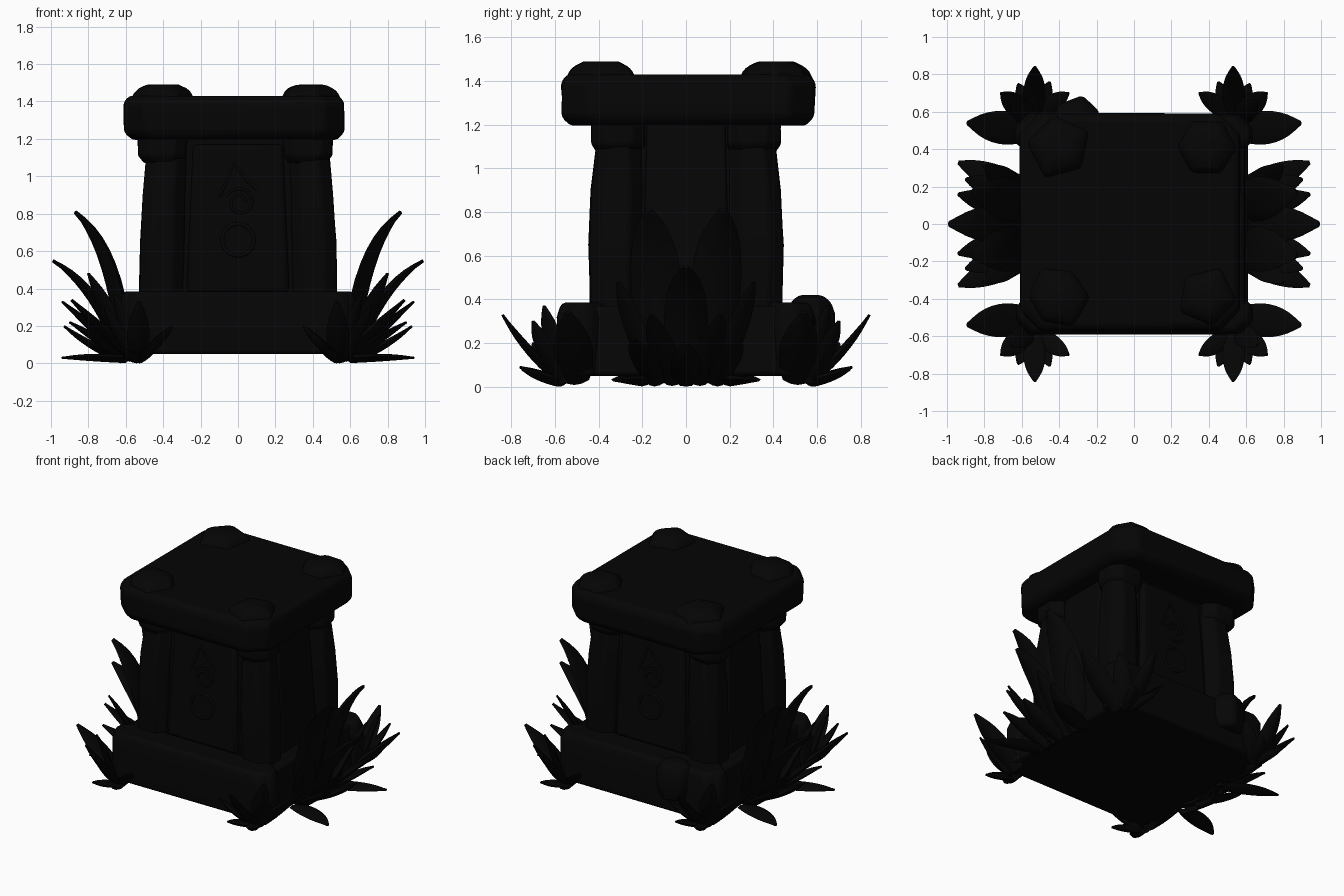
import bpy, bmesh, math, random
from mathutils import Vector

if "Cube" in bpy.data.objects:
    bpy.data.objects.remove(bpy.data.objects["Cube"])
random.seed(4)

black = bpy.data.materials.new("near black stone")
black.diffuse_color = (0.0015, 0.0015, 0.0015, 1)
black.use_nodes = True
black.node_tree.nodes["Principled BSDF"].inputs["Base Color"].default_value = black.diffuse_color


def finish(bm, name, bevel=0.0, angle=35, segs=2):
    bmesh.ops.recalc_face_normals(bm, faces=bm.faces)
    me = bpy.data.meshes.new(name)
    bm.to_mesh(me)
    bm.free()
    ob = bpy.data.objects.new(name, me)
    bpy.context.collection.objects.link(ob)
    me.materials.append(black)
    bpy.ops.object.select_all(action='DESELECT')
    ob.select_set(True)
    bpy.context.view_layer.objects.active = ob
    bpy.ops.object.shade_smooth_by_angle(angle=math.radians(angle))
    if bevel:
        m = ob.modifiers.new("bevel", 'BEVEL')
        m.width, m.segments = bevel, segs
    return ob


def bridge(bm, rings):
    n = len(rings[0])
    for a, b in zip(rings, rings[1:]):
        for i in range(n):
            bm.faces.new((a[i], a[(i + 1) % n], b[(i + 1) % n], b[i]))
    bm.faces.new(rings[0])
    bm.faces.new(rings[-1])


def loft(name, levels, bevel=0.0, segs=2, jitter=0.0, cut=0.0):
    """Stack of rectangles (cx, cy, half x, half y, z), corners cut off by 'cut'."""
    bm = bmesh.new()
    rings = []
    for cx, cy, hx, hy, z in levels:
        if cut:
            a, b = hx - cut, hy - cut
            pts = ((-hx, -b), (-a, -hy), (a, -hy), (hx, -b), (hx, b), (a, hy), (-a, hy), (-hx, b))
        else:
            pts = ((-hx, -hy), (hx, -hy), (hx, hy), (-hx, hy))
        rings.append([bm.verts.new((cx + px + random.uniform(-jitter, jitter),
                                    cy + py + random.uniform(-jitter, jitter), z)) for px, py in pts])
    bridge(bm, rings)
    return finish(bm, name, bevel, segs=segs)


def rock(name, x, y, z0, z1, rx, ry, turn, sides=6):
    """Chunky rounded polygon stone."""
    bm = bmesh.new()
    rad = [random.uniform(0.9, 1.1) for _ in range(sides)]
    rings = []
    for s, t in ((0.85, 0), (1.0, 0.35), (1.0, 0.68), (0.85, 0.88), (0.5, 1)):
        rings.append([bm.verts.new((x + rx * s * rad[i] * math.cos(turn + math.tau * i / sides),
                                    y + ry * s * rad[i] * math.sin(turn + math.tau * i / sides),
                                    z0 + (z1 - z0) * t)) for i in range(sides)])
    bridge(bm, rings)
    return finish(bm, name, 0.02)


def leaf(name, base, ctrl, tip, width, n=10):
    """Thick blunt-tipped blade swept along a curved path."""
    b, c, t = Vector(base), Vector(ctrl), Vector(tip)
    out = Vector((t.x - b.x, t.y - b.y, 0)).normalized()
    side = Vector((-out.y, out.x, 0))
    thick = max(0.05, 0.36 * width)
    bm = bmesh.new()
    rings = []
    for k in range(n + 1):
        u = k / n
        p = b * (1 - u) ** 2 + c * 2 * u * (1 - u) + t * u * u
        tan = ((c - b) * (1 - u) + (t - c) * u).normalized()
        up = side.cross(tan)
        if up.z < 0:
            up = -up
        if u < 0.4:
            f = 0.75 + 0.25 * math.sin(u / 0.4 * math.pi / 2)
        else:
            f = max(0.15, (1 - ((u - 0.4) / 0.6) ** 2) ** 0.75)
        w, h = width / 2 * f, thick * max(0.25, f ** 0.7 * (1.05 - 0.4 * u))
        ring = []
        for s, v in ((-1, 0.05), (-0.55, 0.4), (0, 0.25), (0.55, 0.4), (1, 0.05), (0.5, -0.4), (0, -0.55), (-0.5, -0.4)):
            q = p + side * s * w + up * v * h
            q.z = max(q.z, 0.0)
            ring.append(bm.verts.new(q))
        rings.append(ring)
    bridge(bm, rings)
    return finish(bm, name, angle=50)


def tube(name, pts, r, closed):
    """Raised carved line."""
    cu = bpy.data.curves.new(name, 'CURVE')
    cu.dimensions, cu.bevel_depth, cu.bevel_resolution = '3D', r, 1
    cu.use_fill_caps = True
    sp = cu.splines.new('POLY')
    sp.points.add(len(pts) - 1)
    for p, q in zip(sp.points, pts):
        p.co = (*q, 1)
    sp.use_cyclic_u = closed
    cu.materials.append(black)
    bpy.context.collection.objects.link(bpy.data.objects.new(name, cu))


# Base plinth with front and back beams
loft("base_core", [(0, 0, 0.61, 0.5, 0.05), (0, 0, 0.59, 0.5, 0.37)], 0.02)
for sy in (-1, 1):
    loft("base_beam", [(0, sy * 0.48, 0.635, 0.105, 0.05), (0, sy * 0.48, 0.635, 0.11, 0.32),
                       (0, sy * 0.475, 0.61, 0.095, 0.385)], 0.02, jitter=0.005, cut=0.07)
rock("base_rock", -0.31, 0.57, 0.16, 0.42, 0.14, 0.11, 0.3)

# Tapered body and raised panels
loft("body_core", [(0, 0, 0.47, 0.38, 0.34), (-0.01, 0, 0.41, 0.34, 1.25)])
for sy in (-1, 1):
    loft("carved_panel", [(0, sy * 0.375, 0.275, 0.04, 0.38), (0, sy * 0.34, 0.24, 0.04, 1.17)], 0.025)
for sx in (-1, 1):
    loft("side_panel", [(sx * 0.46, 0, 0.03, 0.2, 0.36), (sx * 0.415 - 0.01, 0, 0.03, 0.18, 1.2)], 0.015)

# Corner columns and capitals
for sx in (-1, 1):
    for sy in (-1, 1):
        loft("column", [(sx * 0.41, sy * 0.325, 0.12, 0.115, 0.34),
                        (sx * 0.405, sy * 0.325, 0.118, 0.12, 0.65),
                        (sx * 0.395, sy * 0.315, 0.112, 0.12, 0.9),
                        (sx * 0.38, sy * 0.305, 0.105, 0.1, 1.15)], 0.012, 2, 0.004, cut=0.06)
        loft("capital", [(sx * 0.385 - 0.015, sy * 0.305, 0.1, 0.1, 1.07),
                         (sx * 0.39 - 0.015, sy * 0.31, 0.128, 0.122, 1.11),
                         (sx * 0.39 - 0.015, sy * 0.31, 0.132, 0.122, 1.22)], 0.012, jitter=0.004, cut=0.06)

# Top slab and its corner stones
loft("top_slab", [(-0.02, 0.01, 0.55, 0.54, 1.195), (-0.02, 0.01, 0.59, 0.575, 1.235),
                  (-0.02, 0.01, 0.59, 0.58, 1.39), (-0.02, 0.01, 0.565, 0.555, 1.43)], 0.018, 2, 0.006, cut=0.11)
for i, (x, y) in enumerate(((-0.4, 0.41), (0.39, 0.41), (0.39, -0.39), (-0.41, -0.39))):
    rock("corner_stone", x, y, 1.24, 1.49, 0.175, 0.175, i * math.pi / 2 + 0.5, 5 + i % 2)

# Carved swirl, drop and ring on front and back panels
for sy in (-1, 1):
    def on_panel(x, z):
        return (-sy * x, sy * (0.413 - (z - 0.38) * 0.0443), z)
    tube("carved_ring", [on_panel(0.085 * math.cos(a), 0.66 + 0.085 * math.sin(a))
                         for a in (math.tau * k / 20 for k in range(20))], 0.011, True)
    tube("carved_swirl", [on_panel(0.01 + (0.03 + 0.05 * k / 30) * math.cos(k * 0.3),
                                   0.86 + (0.03 + 0.05 * k / 30) * math.sin(k * 0.3))
                          for k in range(31)], 0.009, False)
    tube("carved_drop", [on_panel(x, z) for x, z in ((-0.1, 0.89), (-0.02, 1.07), (0.04, 0.99), (0.1, 0.93))],
         0.01, False)

# Leaves: base, bend, tip, width, for the quarter x > 0, y > 0
quarter = [
    ("tall_leaf", (0.60, 0.11, 0.03), (0.65, 0.14, 0.62), (0.87, 0.17, 0.81), 0.24),
    ("outer_leaf", (0.61, 0.14, 0.03), (0.69, 0.25, 0.30), (0.80, 0.31, 0.48), 0.14),
    ("low_leaf", (0.61, 0.06, 0.02), (0.78, 0.12, 0.20), (0.94, 0.16, 0.33), 0.13),
    ("low_leaf", (0.61, 0.14, 0.02), (0.76, 0.20, 0.14), (0.90, 0.24, 0.22), 0.13),
    ("ground_leaf", (0.60, 0.20, 0.025), (0.76, 0.25, 0.04), (0.94, 0.33, 0.03), 0.14),
    ("corner_side_leaf", (0.56, 0.51, 0.03), (0.72, 0.51, 0.18), (0.89, 0.54, 0.34), 0.18),
    ("corner_leaf", (0.54, 0.56, 0.02), (0.53, 0.73, 0.16), (0.53, 0.84, 0.33), 0.12),
    ("corner_leaf", (0.53, 0.57, 0.02), (0.42, 0.66, 0.12), (0.35, 0.70, 0.20), 0.10),
    ("corner_leaf", (0.55, 0.57, 0.02), (0.65, 0.65, 0.18), (0.71, 0.70, 0.30), 0.12),
    ("corner_leaf", (0.53, 0.57, 0.02), (0.48, 0.68, 0.06), (0.45, 0.76, 0.09), 0.09),
    ("corner_leaf", (0.54, 0.57, 0.02), (0.59, 0.68, 0.05), (0.62, 0.75, 0.08), 0.09),
    ("corner_leaf", (0.56, 0.57, 0.02), (0.60, 0.61, 0.22), (0.66, 0.65, 0.37), 0.12),
]
center = [
    ("middle_leaf", (0.61, 0, 0.03), (0.75, 0, 0.42), (0.99, 0, 0.55), 0.20),
    ("middle_low_leaf", (0.62, 0, 0.02), (0.80, 0, 0.10), (0.93, 0, 0.20), 0.14),
]
for sx in (-1, 1):
    for name, b, c, t, w in center:
        leaf(name, *[(sx * p[0], p[1], p[2]) for p in (b, c, t)], w)
    for sy in (-1, 1):
        for name, b, c, t, w in quarter:
            leaf(name, *[(sx * p[0], sy * p[1], p[2]) for p in (b, c, t)], w)
